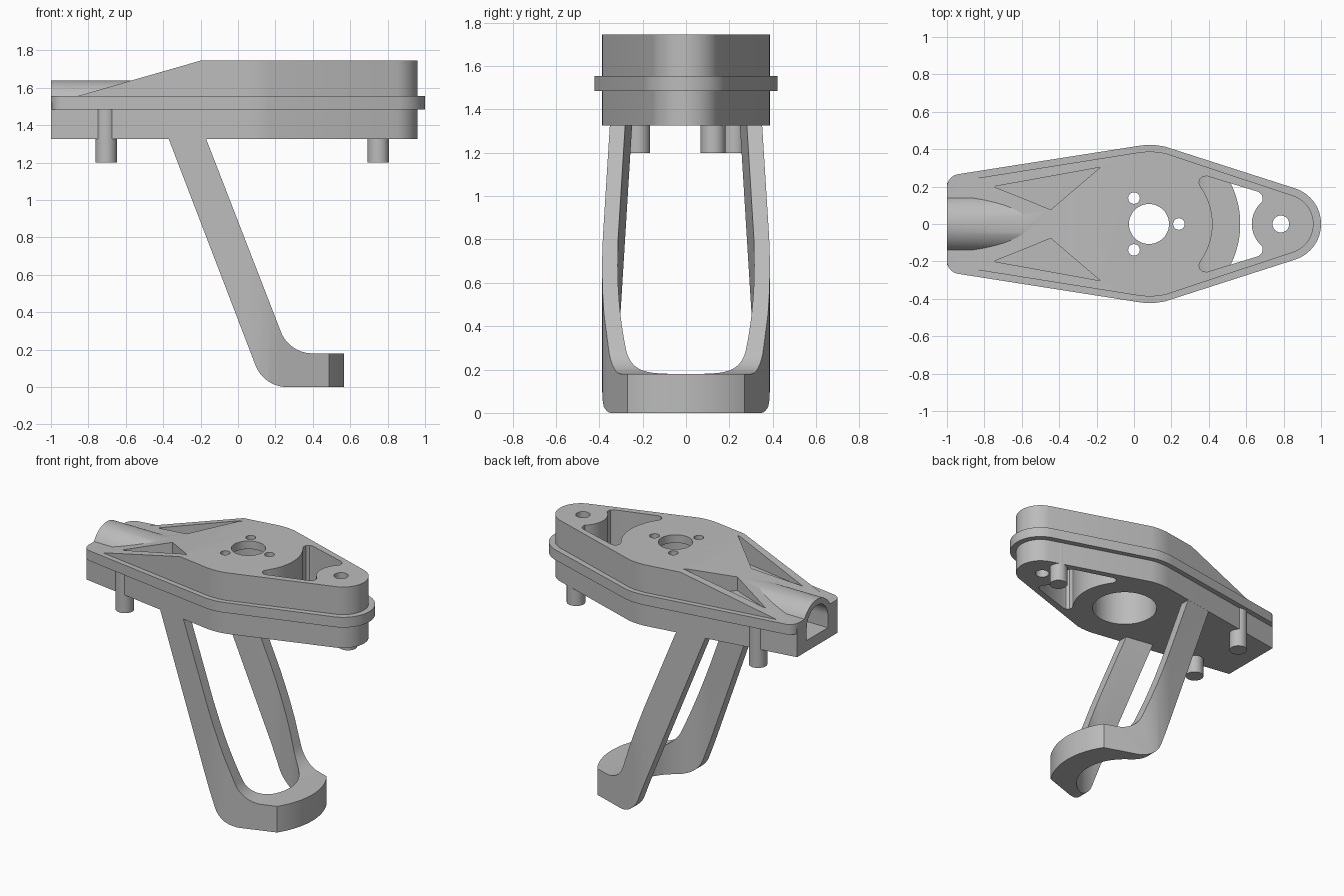
import bpy, bmesh, math
from mathutils import Vector

cube = bpy.data.objects.get("Cube")
if cube:
    bpy.data.objects.remove(cube, do_unlink=True)

grey = bpy.data.materials.new("plain_grey")
grey.use_nodes = True
COL = (0.5, 0.5, 0.5, 1)
grey.diffuse_color = COL
grey.node_tree.nodes["Principled BSDF"].inputs["Base Color"].default_value = COL


# ---------- helpers ----------
def arc(cx, cy, r, a0, a1, n=24):
    return [(cx + r * math.cos(math.radians(a0 + (a1 - a0) * i / n)),
             cy + r * math.sin(math.radians(a0 + (a1 - a0) * i / n))) for i in range(n + 1)]


def circle(cx, cy, r, n=48):
    return arc(cx, cy, r, 0, 360, n)[:-1]


def mirrored(half):
    """Close a half outline (y >= 0) with its mirror image across y = 0."""
    return half + [(x, -y) for x, y in reversed(half) if y > 1e-5]


def fillet(p0, p1, p2, r, n=14):
    """Round the corner p1 between p0 and p2."""
    p0, p1, p2 = Vector(p0), Vector(p1), Vector(p2)
    a, b = (p0 - p1).normalized(), (p2 - p1).normalized()
    half = a.angle(b) / 2
    centre = p1 + (a + b).normalized() * (r / math.sin(half))
    s = p1 + a * (r / math.tan(half)) - centre
    e = p1 + b * (r / math.tan(half)) - centre
    return [tuple(centre + s.lerp(e, i / n).normalized() * r) for i in range(n + 1)]


def prism(name, pts, lo, hi, axis="z"):
    """Extrude a 2D outline along an axis: z uses (x, y), y uses (x, z), x uses (y, z)."""
    place = {"z": lambda u, v, d: (u, v, d),
             "y": lambda u, v, d: (u, d, v),
             "x": lambda u, v, d: (d, u, v)}[axis]
    bm = bmesh.new()
    face = bm.faces.new([bm.verts.new(place(u, v, lo)) for u, v in pts])
    ext = bmesh.ops.extrude_face_region(bm, geom=[face])
    verts = [g for g in ext["geom"] if isinstance(g, bmesh.types.BMVert)]
    bmesh.ops.translate(bm, verts=verts, vec=place(0, 0, hi - lo))
    bmesh.ops.recalc_face_normals(bm, faces=bm.faces)
    me = bpy.data.meshes.new(name)
    bm.to_mesh(me)
    bm.free()
    me.materials.append(grey)
    ob = bpy.data.objects.new(name, me)
    bpy.context.collection.objects.link(ob)
    return ob


def activate(ob):
    bpy.ops.object.select_all(action="DESELECT")
    ob.select_set(True)
    bpy.context.view_layer.objects.active = ob


def boolean(target, tool, op):
    activate(target)
    mod = target.modifiers.new("bool", "BOOLEAN")
    mod.operation, mod.solver, mod.object = op, "EXACT", tool
    bpy.ops.object.modifier_apply(modifier=mod.name)
    bpy.data.objects.remove(tool, do_unlink=True)


def smooth(ob):
    activate(ob)
    bpy.ops.object.shade_smooth_by_angle(angle=math.radians(25))


# ---------- housing ----------
MX = 0.08  # motor axis
crown = [(0.02, 0.382), (0.05, 0.386), (0.08, 0.387), (0.12, 0.386), (0.165, 0.379)]
outline = mirrored([(-1, 0.22)] + crown + arc(0.8, 0, 0.16, 71, 0))
rim_half = fillet((-1, 0), (-1, 0.257), (0.02, 0.417), 0.07, 8) + \
    [(x, y + 0.035) for x, y in crown] + arc(0.8, 0, 0.2, 71, 0)

housing = prism("housing", outline, 1.325, 1.52)

# upper shell, sloped down towards the cable end
upper = prism("upper_shell", outline, 1.53, 1.745)
bm = bmesh.new()
bm.from_mesh(upper.data)
cut = bmesh.ops.bisect_plane(bm, geom=bm.verts[:] + bm.edges[:] + bm.faces[:],
                             plane_co=(-0.86, 0, 1.555), plane_no=(-0.19, 0, 0.66),
                             clear_outer=True)
bmesh.ops.holes_fill(bm, edges=[e for e in bm.edges if e.is_boundary])
bmesh.ops.recalc_face_normals(bm, faces=bm.faces)
bm.to_mesh(upper.data)
bm.free()

boolean(housing, prism("rim", mirrored(rim_half), 1.485, 1.555), "UNION")
boolean(housing, upper, "UNION")
boolean(housing, prism("cable_tube", circle(0, 1.485, 0.155, 64), -1, -0.45, "x"), "UNION")

# arched cable tunnel
arch = [(-0.115, 1.40)] + [(0.115, 1.40)] + arc(0, 1.485, 0.115, 0, 180)
boolean(housing, prism("tunnel", arch, -1.1, -0.25, "x"), "DIFFERENCE")

# motor cavity, shaft hole, screw holes and end hole
boolean(housing, prism("cavity", circle(MX, 0, 0.21, 64), 1.2, 1.69), "DIFFERENCE")
boolean(housing, prism("shaft_hole", circle(MX, 0, 0.107), 1.6, 1.9), "DIFFERENCE")
for ang in (0, 120, 240):
    a = math.radians(ang)
    hole = circle(MX + 0.16 * math.cos(a), 0.16 * math.sin(a), 0.031, 24)
    boolean(housing, prism("screw_hole", hole, 1.6, 1.9), "DIFFERENCE")
boolean(housing, prism("end_hole", circle(0.785, 0, 0.045, 32), 1.2, 1.9), "DIFFERENCE")

# through window between the motor seat and the end boss
half = list(reversed(arc(0.785, 0, 0.155, 130, 180, 14))) + \
    [(0.688, 0.135), (0.684, 0.155), (0.665, 0.172), (0.39, 0.256), (0.368, 0.254),
     (0.35, 0.238), (0.348, 0.218)] + list(reversed(arc(MX, 0, 0.34, 0, 36, 14)))
window = half + [(x, -y) for x, y in reversed(half) if 1e-5 < y]
boolean(housing, prism("window", window, 1.2, 1.9), "DIFFERENCE")

# triangular recesses on the slope
for s in (1, -1):
    tri = [(-0.75, 0.2 * s), (-0.18, 0.303 * s), (-0.445, 0.077 * s)]
    boolean(housing, prism("recess", tri, 1.58, 1.9), "DIFFERENCE")
smooth(housing)

# ---------- locating pins ----------
for name, x, y in (("front_pin", 0.75, 0.125), ("rear_pin_left", -0.705, 0.223),
                   ("rear_pin_right", -0.705, -0.223)):
    smooth(prism(name, circle(x, y, 0.058, 32), 1.2, 1.5))

# ---------- slanted leg frame with rounded foot ----------
outer = [(-0.6, 0.282)] + crown + arc(MX, 0, 0.488, 33.7, 0)
inner = [(-0.6, 0.212), (0.03, 0.313)] + arc(MX, 0, 0.315, 90, 0)
ring = mirrored(outer) + list(reversed(mirrored(inner)))
legs = prism("leg_frame", ring, -0.1, 1.6)

top_back, top_front = (-0.395, 1.39), (-0.195, 1.39)
heel, ankle = (0.138, 0), (0.274, 0.18)
side = [top_back] + fillet(top_back, heel, (0.567, 0), 0.18) + \
    [(0.7, 0), (0.7, 0.18)] + fillet((0.567, 0.18), ankle, top_front, 0.18) + [top_front]
boolean(legs, prism("side_profile", side, -0.6, 0.6, "y"), "INTERSECT")
smooth(legs)
